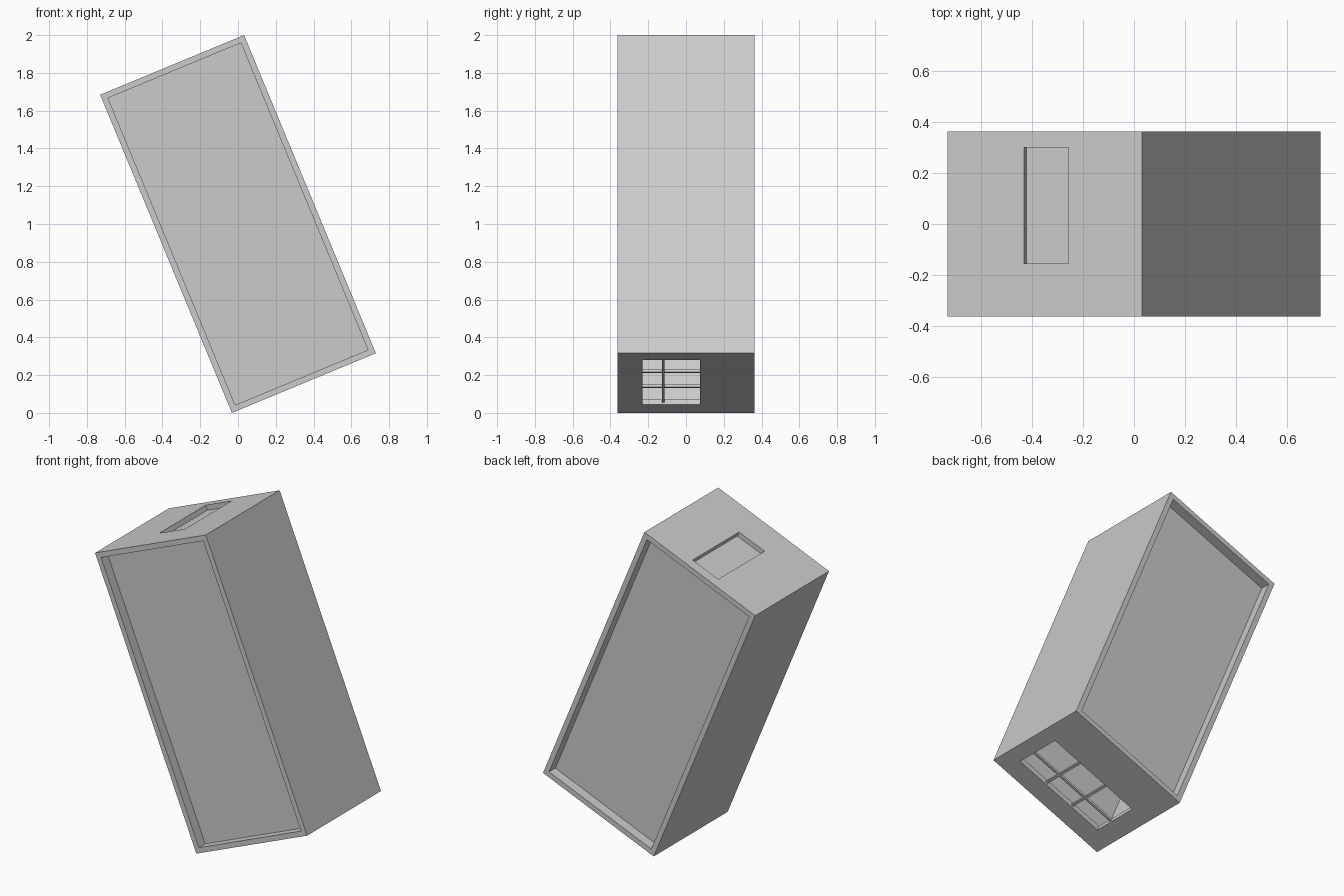
import bpy, math
from mathutils import Matrix, Vector

cube = bpy.data.objects.get("Cube")
if cube:
    bpy.data.objects.remove(cube, do_unlink=True)

# Leaning case: local sizes, then tilted about y
W, D, L = 0.825, 0.726, 1.823
RIM, RECESS, PANEL = 0.032, 0.062, 0.006
X, Y, Z = W / 2, D / 2, L / 2
TILT = Matrix.Translation((0, 0, 1)) @ Matrix.Rotation(math.radians(-22.5), 4, "Y")

grey = bpy.data.materials.new("plain grey")
grey.use_nodes = True
colour = (0.6, 0.6, 0.6, 1)
grey.diffuse_color = colour
grey.node_tree.nodes["Principled BSDF"].inputs["Base Color"].default_value = colour


def box(name, low, high):
    """Box between two corners in the case's own axes."""
    low, high = Vector(low), Vector(high)
    bpy.ops.mesh.primitive_cube_add(size=1)
    ob = bpy.context.object
    ob.name = name
    size = high - low
    ob.data.transform(Matrix.Translation((low + high) / 2) @ Matrix.Diagonal((*size, 1)))
    ob.data.materials.append(grey)
    ob.matrix_world = TILT
    return ob


def cut(target, low, high):
    cutter = box("cutter", low, high)
    cutter.hide_render = True
    mod = target.modifiers.new("cut", "BOOLEAN")
    mod.operation = "DIFFERENCE"
    mod.solver = "EXACT"
    mod.object = cutter
    bpy.context.view_layer.objects.active = target
    bpy.ops.object.modifier_apply(modifier=mod.name)
    bpy.data.objects.remove(cutter, do_unlink=True)


# Hollow case with recessed front and back panels
case = box("case", (-X, -Y, -Z), (X, Y, Z))
inner_y = Y - RECESS - PANEL
cut(case, (RIM - X, -inner_y, RIM - Z), (X - RIM, inner_y, Z - 2 * RIM))
for side in (-1, 1):
    ys = sorted((side * (Y - RECESS), side * (Y + RECESS)))
    cut(case, (RIM - X, ys[0], RIM - Z), (X - RIM, ys[1], Z - RIM))

# Shallow pocket in the top end
cut(case, (-0.09, -0.155, Z - 0.03), (0.10, 0.30, Z + 0.1))

# Barred opening through the bottom end
x0, x1, y0, y1 = -0.295, 0.32, -0.23, 0.075
cut(case, (x0, y0, -Z - 0.1), (x1, y1, RIM * 1.5 - Z))

bar_low, bar_high, half = 0.012 - Z, 0.026 - Z, 0.007
box("long_bar", (x0, -0.12 - half, bar_low), (x1, -0.12 + half, bar_high))
for i in (1, 2):
    x = x0 + (x1 - x0) * i / 3
    box(f"cross_bar_{i}", (x - half, y0, bar_low), (x + half, y1, bar_high))
